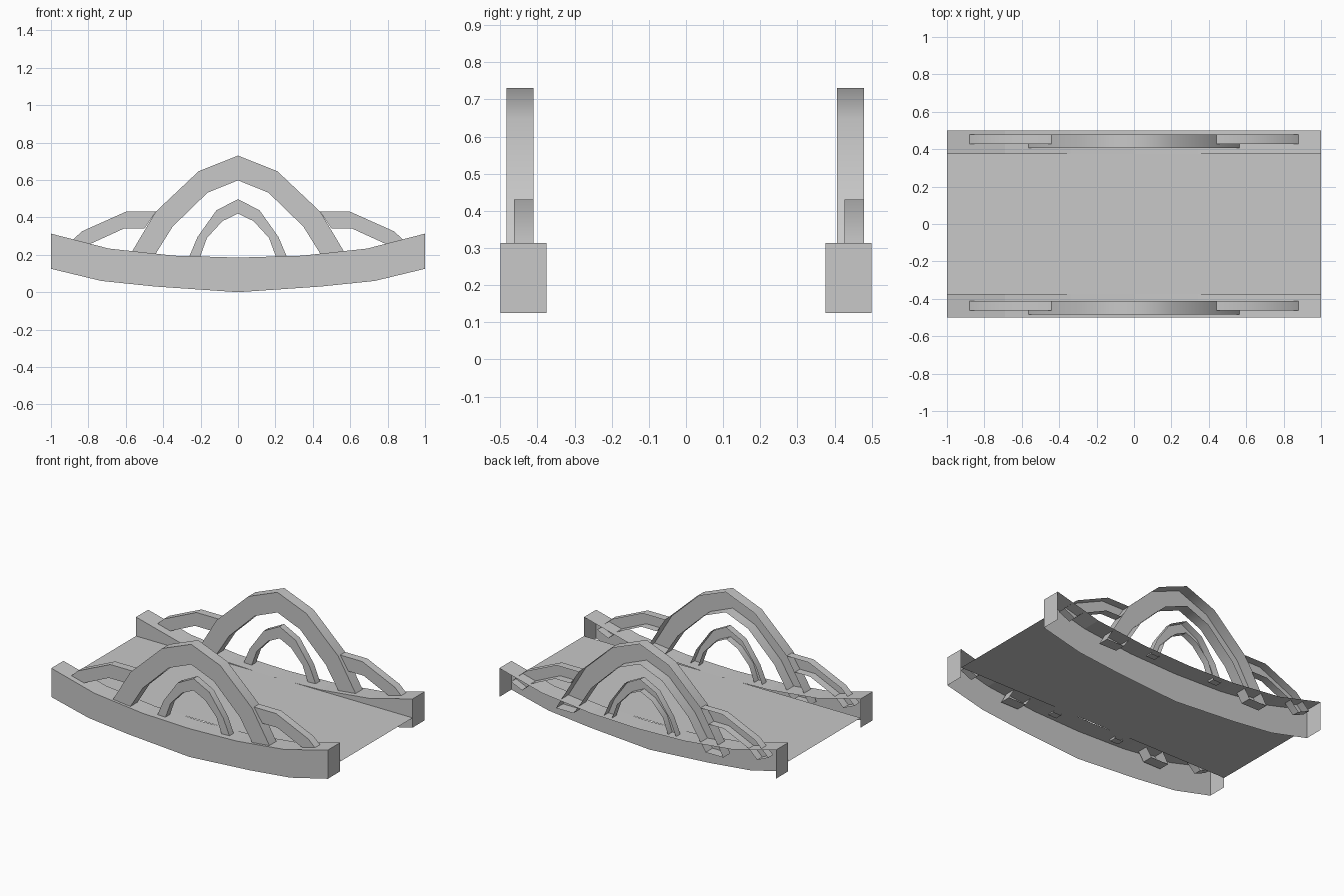
import bpy
import bmesh
import math

cube = bpy.data.objects.get("Cube")
if cube:
    bpy.data.objects.remove(cube, do_unlink=True)

# Single stone grey material
grey = bpy.data.materials.new("light_grey")
grey.use_nodes = True
COLOUR = (0.58, 0.58, 0.58, 1)
grey.diffuse_color = COLOUR
grey.node_tree.nodes["Principled BSDF"].inputs["Base Color"].default_value = COLOUR


def finish(name, bm, smooth=False):
    mesh = bpy.data.meshes.new(name)
    bm.to_mesh(mesh)
    bm.free()
    mesh.materials.append(grey)
    ob = bpy.data.objects.new(name, mesh)
    bpy.context.collection.objects.link(ob)
    if smooth:
        bpy.ops.object.select_all(action='DESELECT')
        ob.select_set(True)
        bpy.context.view_layer.objects.active = ob
        bpy.ops.object.shade_smooth_by_angle(angle=math.radians(45))


def mirrored(half):
    """Half profile from the centre outwards, mirrored to a full one."""
    return [(-x, z) for x, z in reversed(half[1:])] + half


def band(name, upper, lower, y0, y1, underside=True, smooth=True):
    """Bent bar between two profiles: front, top, ends, open at the back."""
    bm = bmesh.new()
    uf, lf, ub, lb = [[bm.verts.new((x, y, z)) for x, z in prof]
                      for y in (y0, y1) for prof in (upper, lower)]
    for i in range(len(upper) - 1):
        j = i + 1
        bm.faces.new((lf[i], lf[j], uf[j], uf[i]))
        bm.faces.new((uf[i], uf[j], ub[j], ub[i]))
        if underside:
            bm.faces.new((lf[j], lf[i], lb[i], lb[j]))
    bm.faces.new((lf[0], uf[0], ub[0], lb[0]))
    bm.faces.new((uf[-1], lf[-1], lb[-1], ub[-1]))
    finish(name, bm, smooth)


# Profiles in x and z
beam_top = mirrored([(0, .185), (.34, .195), (.69, .233), (1, .313)])
beam_low = mirrored([(0, 0), (.44, .03), (.73, .06), (1, .125)])
main_top = mirrored([(0, .73), (.21, .647), (.44, .43), (.565, .22), (.605, .15)])
main_low = mirrored([(0, .598), (.163, .532), (.35, .35), (.44, .206), (.478, .15)])
small_top = mirrored([(0, .497), (.115, .438), (.217, .294), (.265, .18)])
small_low = mirrored([(0, .42), (.083, .38), (.166, .29), (.206, .18)])
side_top = [(.44, .43), (.6, .43), (.835, .325), (.93, .235)]
side_low = [(.5, .34), (.61, .34), (.79, .258), (.85, .2)]

# The same railing stands on both sides of the deck
for label, beam_shift, arch_shift in (("front", 0, 0), ("back", .875, .89)):
    band(label + "_beam", beam_top, beam_low,
         -.5 + beam_shift, -.375 + beam_shift, underside=False, smooth=False)
    band(label + "_main_arch", main_top, main_low, -.483 + arch_shift, -.411 + arch_shift)
    band(label + "_small_arch", small_top, small_low, -.46 + arch_shift, -.415 + arch_shift)
    y0, y1 = -.463 + arch_shift, -.411 + arch_shift
    band(label + "_left_side_arch", side_top, side_low, y0, y1)
    band(label + "_right_side_arch", [(-x, z) for x, z in reversed(side_top)],
         [(-x, z) for x, z in reversed(side_low)], y0, y1)

# Flat deck
bm = bmesh.new()
bm.faces.new([bm.verts.new((x, y, .189)) for x, y in
              ((-1, -.375), (1, -.375), (1, .375), (-1, .375))])
finish("deck", bm)
